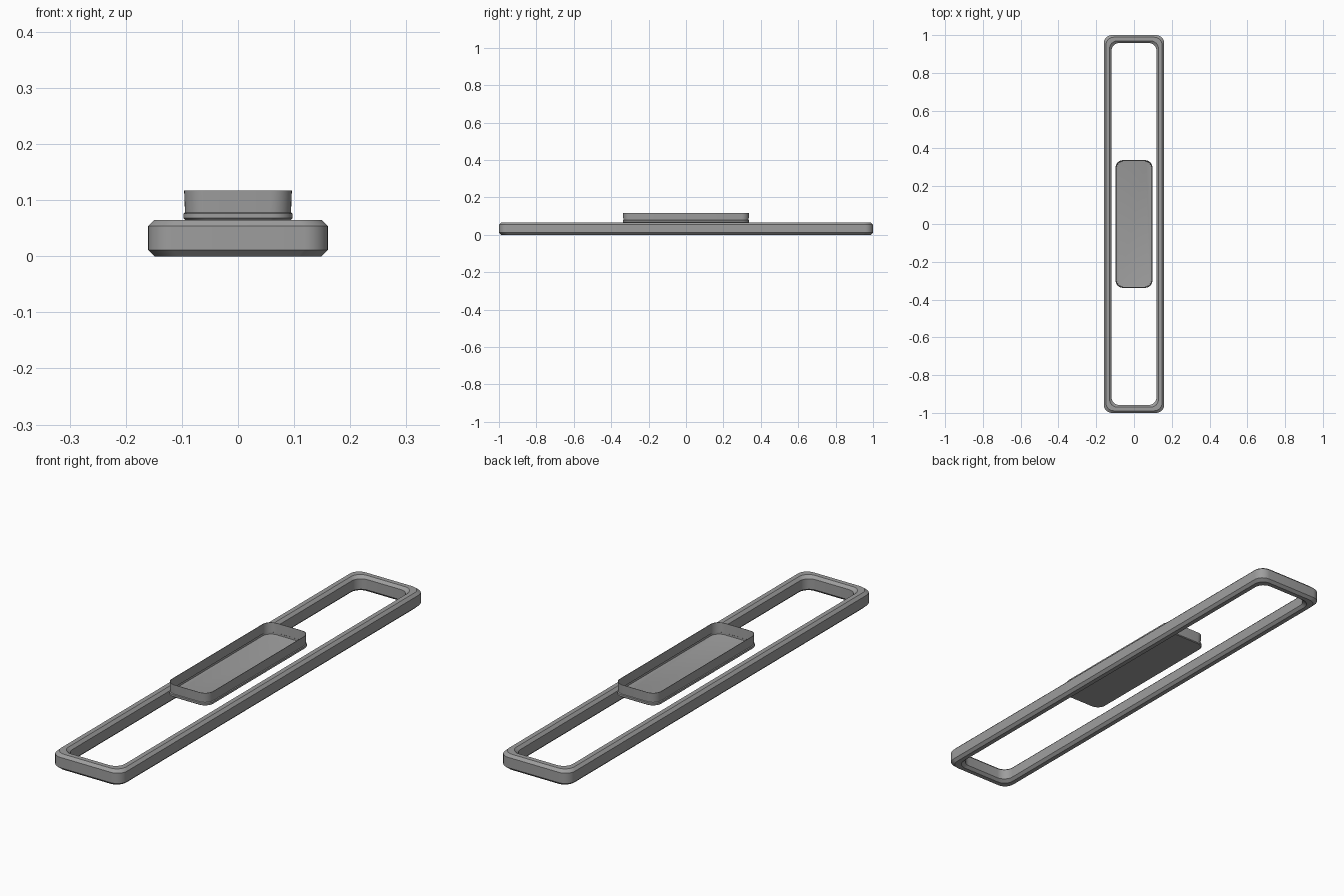
import bpy
import bmesh
from math import cos, sin, pi, radians

cube = bpy.data.objects.get("Cube")
if cube:
    bpy.data.objects.remove(cube, do_unlink=True)

grey = bpy.data.materials.new("mid grey")
grey.use_nodes = True
colour = (0.34, 0.34, 0.34, 1)
grey.diffuse_color = colour
grey.node_tree.nodes["Principled BSDF"].inputs["Base Color"].default_value = colour


def rounded_ring(bm, half_x, half_y, radius, z, steps=8):
    """Ring of vertices around a rounded rectangle."""
    ring = []
    for corner, (sx, sy) in enumerate([(1, 1), (-1, 1), (-1, -1), (1, -1)]):
        for i in range(steps + 1):
            a = (corner + i / steps) * pi / 2
            ring.append(bm.verts.new((sx * (half_x - radius) + radius * cos(a),
                                      sy * (half_y - radius) + radius * sin(a), z)))
    return ring


def sweep(name, half_x, half_y, radius, profile, closed):
    """Carry an (inset, height) profile round a rounded rectangle."""
    bm = bmesh.new()
    rings = [rounded_ring(bm, half_x - d, half_y - d, radius, z) for d, z in profile]
    pairs = list(zip(rings, rings[1:]))
    if closed:
        pairs.append((rings[-1], rings[0]))
    else:
        # Cap the underside and the inside floor
        bm.faces.new(rings[0])
        bm.faces.new(rings[-1])
    for low, high in pairs:
        for i in range(len(low)):
            j = (i + 1) % len(low)
            bm.faces.new((low[i], low[j], high[j], high[i]))
    bmesh.ops.recalc_face_normals(bm, faces=bm.faces)
    mesh = bpy.data.meshes.new(name)
    bm.to_mesh(mesh)
    bm.free()
    mesh.materials.append(grey)
    obj = bpy.data.objects.new(name, mesh)
    bpy.context.collection.objects.link(obj)
    bpy.ops.object.select_all(action="DESELECT")
    obj.select_set(True)
    bpy.context.view_layer.objects.active = obj
    bpy.ops.object.shade_smooth_by_angle(angle=radians(25))
    return obj


# Long outer frame with bevelled edges
width, bevel, height = 0.041, 0.011, 0.065
sweep("outer_frame", 0.16, 1.0, 0.043,
      [(bevel, 0), (0, bevel), (0, height - bevel), (bevel, height),
       (width - bevel, height), (width, height - bevel),
       (width, bevel), (width - bevel, bevel * 0)], closed=True)

# Shallow thin-walled tray with a lip around its foot
outside = [(0.003, 0.065), (0, 0.068), (0, 0.076), (0.003, 0.078), (0.0015, 0.117)]
wall = 0.002
inside = [(d + wall, z) for d, z in reversed(outside[1:])]
inside.append((0.005, 0.067))
sweep("tray", 0.0975, 0.338, 0.038, outside + inside, closed=False)
